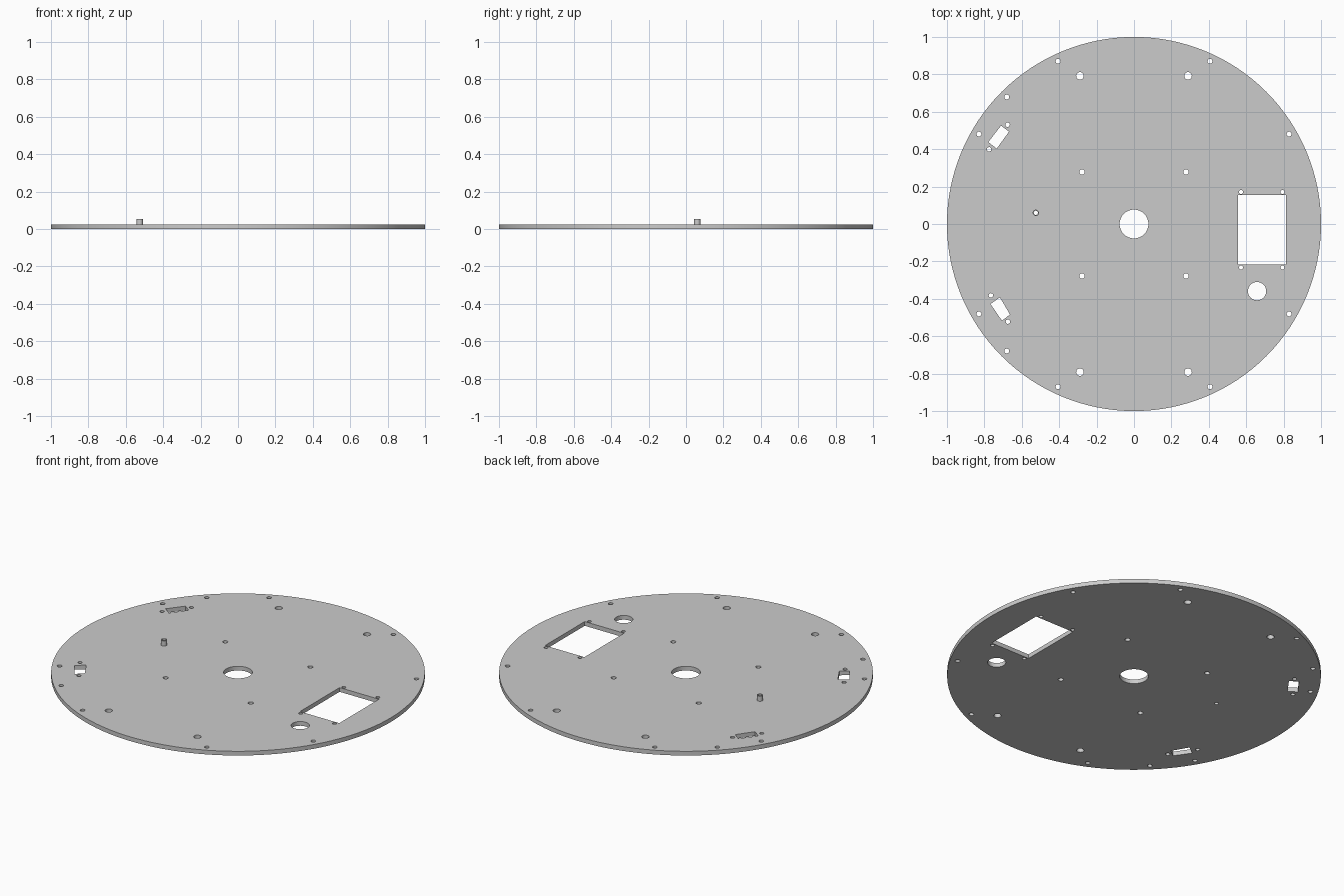
import bpy
from math import cos, sin, tau

if "Cube" in bpy.data.objects:
    bpy.data.objects.remove(bpy.data.objects["Cube"])

PLATE_T = 0.025


def circle(x, y, r, n=32):
    return [(x + r * cos(tau * i / n), y + r * sin(tau * i / n)) for i in range(n)]


def extruded(name, loops, z0, z1):
    """Flat profile with holes (first loop is the outline), extruded from z0 to z1."""
    curve = bpy.data.curves.new(name + "_profile", "CURVE")
    curve.dimensions = "2D"
    curve.fill_mode = "BOTH"
    curve.extrude = (z1 - z0) / 2
    for loop in loops:
        s = curve.splines.new("POLY")
        s.points.add(len(loop) - 1)
        for p, (x, y) in zip(s.points, loop):
            p.co = (x, y, 0, 1)
        s.use_cyclic_u = True
    obj = bpy.data.objects.new(name, curve)
    obj.location.z = (z0 + z1) / 2
    bpy.context.collection.objects.link(obj)
    bpy.ops.object.select_all(action="DESELECT")
    obj.select_set(True)
    bpy.context.view_layer.objects.active = obj
    bpy.ops.object.convert(target="MESH")
    bpy.ops.object.mode_set(mode="EDIT")
    bpy.ops.mesh.select_all(action="SELECT")
    bpy.ops.mesh.remove_doubles(threshold=0.0001)
    bpy.ops.mesh.normals_make_consistent(inside=False)
    bpy.ops.object.mode_set(mode="OBJECT")
    bpy.ops.object.shade_smooth_by_angle()
    return obj


# Plate outline, shaft hole and cable hole
loops = [circle(0, 0, 1, 128), circle(0, 0, 0.077, 48), circle(0.658, -0.359, 0.049)]

# Holes repeated in all four quadrants: x, y, radius
for x, y, r in [(0.406, 0.870, 0.013), (0.829, 0.481, 0.013),
                (0.289, 0.792, 0.020), (0.278, 0.278, 0.0145)]:
    loops += [circle(sx * x, sy * y, r, 24) for sx in (1, -1) for sy in (1, -1)]

# Left rim holes
loops += [circle(-0.68, s * 0.679, 0.013, 24) for s in (1, -1)]

# Rectangular window with its corner screw holes
loops.append([(0.556, -0.216), (0.813, -0.216), (0.813, 0.154), (0.556, 0.154)])
loops += [circle(x, y, 0.011, 20) for x in (0.572, 0.794) for y in (0.171, -0.233)]

# Angled slots with a screw hole at each end
loops.append([(-0.711, 0.526), (-0.668, 0.494), (-0.734, 0.403), (-0.779, 0.438)])
loops.append([(-0.717, -0.392), (-0.767, -0.428), (-0.706, -0.517), (-0.663, -0.484)])
loops += [circle(x, y, 0.012, 20) for x, y in
          [(-0.676, 0.531), (-0.775, 0.399), (-0.765, -0.382), (-0.674, -0.522)]]

# Hole below the standoff
post = (-0.525, 0.06)
loops.append(circle(*post, 0.011, 24))
extruded("base_plate", loops, 0, PLATE_T)

# Small hollow standoff
extruded("standoff", [circle(*post, 0.017, 24), circle(*post, 0.011, 24)], PLATE_T, 0.055)
